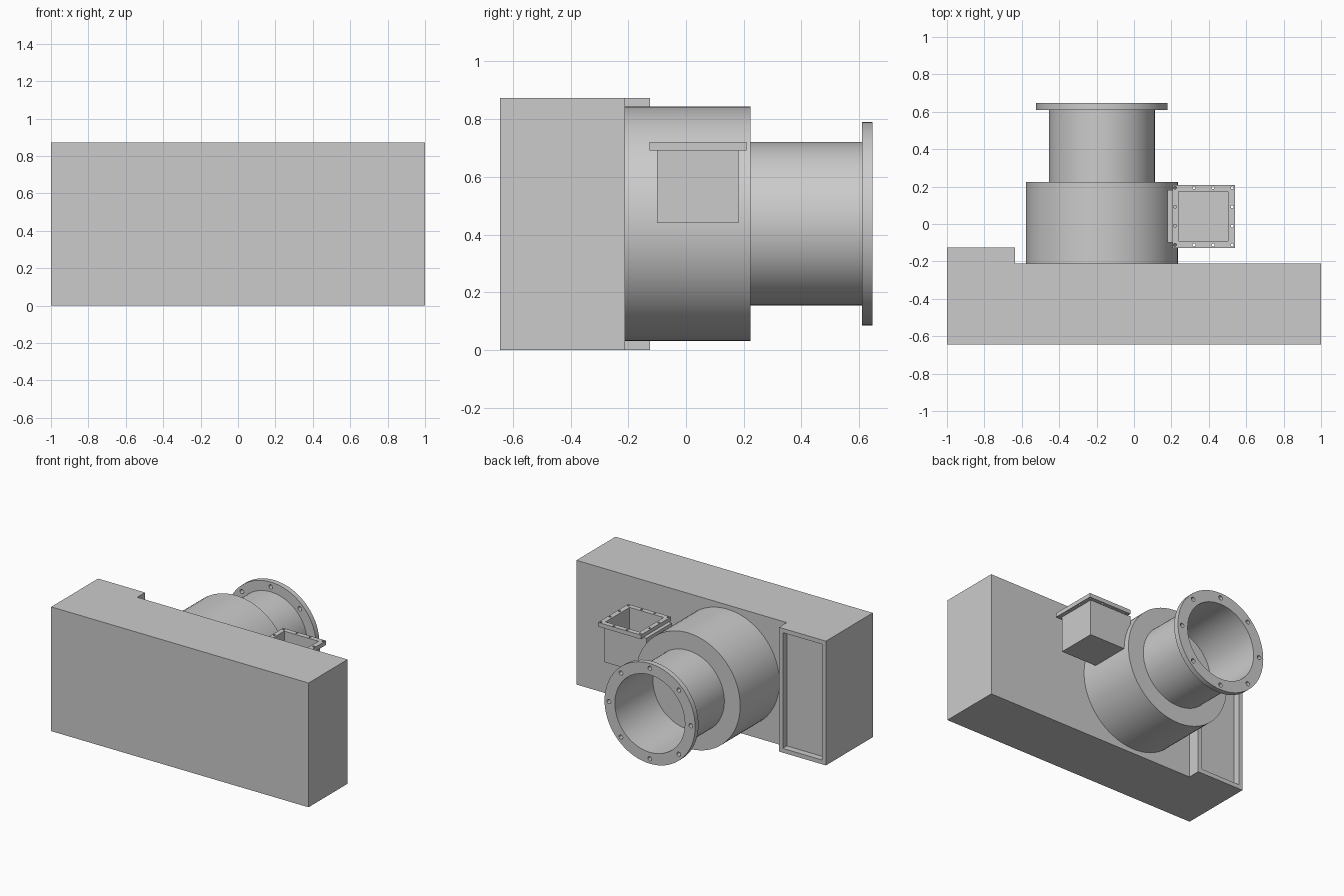
import bpy, bmesh, math
from mathutils import Matrix, Vector

cube = bpy.data.objects.get("Cube")
if cube:
    bpy.data.objects.remove(cube, do_unlink=True)

# Single material
grey = bpy.data.materials.new("light_grey")
grey.use_nodes = True
COLOUR = (0.6, 0.6, 0.6, 1)
grey.diffuse_color = COLOUR
grey.node_tree.nodes["Principled BSDF"].inputs["Base Color"].default_value = COLOUR

AXIS_X, AXIS_Z = -0.172, 0.4375     # axis of the round parts
SEGMENTS = 72


def finish(bm, name, smooth=False):
    bmesh.ops.recalc_face_normals(bm, faces=bm.faces[:])
    mesh = bpy.data.meshes.new(name)
    bm.to_mesh(mesh)
    bm.free()
    mesh.materials.append(grey)
    obj = bpy.data.objects.new(name, mesh)
    bpy.context.collection.objects.link(obj)
    if smooth:
        activate(obj)
        bpy.ops.object.shade_smooth_by_angle(angle=math.radians(30))
    return obj


def activate(obj):
    bpy.ops.object.select_all(action='DESELECT')
    obj.select_set(True)
    bpy.context.view_layer.objects.active = obj


def box(name, low, high):
    bm = bmesh.new()
    low, high = Vector(low), Vector(high)
    size = high - low
    matrix = Matrix.Translation((low + high) / 2) @ Matrix.Diagonal((*size, 1))
    bmesh.ops.create_cube(bm, size=1, matrix=matrix)
    return finish(bm, name)


def lathe(name, profile):
    """Revolve closed (radius, y) outline about the horizontal axis."""
    bm = bmesh.new()
    rings = []
    for i in range(SEGMENTS):
        a = math.tau * i / SEGMENTS
        rings.append([bm.verts.new((AXIS_X + r * math.sin(a), y, AXIS_Z + r * math.cos(a)))
                      for r, y in profile])
    n = len(profile)
    for i in range(SEGMENTS):
        here, there = rings[i], rings[(i + 1) % SEGMENTS]
        for j in range(n):
            k = (j + 1) % n
            bm.faces.new((here[j], here[k], there[k], there[j]))
    return finish(bm, name, True)


def pegs(name, centres, radius, depth, rotation=Matrix()):
    bm = bmesh.new()
    for c in centres:
        bmesh.ops.create_cone(bm, cap_ends=True, segments=16, radius1=radius, radius2=radius,
                              depth=depth, matrix=Matrix.Translation(c) @ rotation)
    return finish(bm, name)


def cut(obj, cutter):
    mod = obj.modifiers.new("cut", 'BOOLEAN')
    mod.operation = 'DIFFERENCE'
    mod.solver = 'EXACT'
    mod.object = cutter
    activate(obj)
    bpy.ops.object.modifier_apply(modifier=mod.name)
    bpy.data.objects.remove(cutter, do_unlink=True)


# Cabinet: L-shaped plan extruded upward, with a shallow panel recess at the back
plan = [(-1, -0.645), (1, -0.645), (1, -0.212), (-0.635, -0.212), (-0.635, -0.125), (-1, -0.125)]
bm = bmesh.new()
base = bm.faces.new([bm.verts.new((x, y, 0)) for x, y in plan])
top = bmesh.ops.extrude_face_region(bm, geom=[base])["geom"]
bmesh.ops.translate(bm, vec=(0, 0, 0.873), verts=[v for v in top if isinstance(v, bmesh.types.BMVert)])
cabinet = finish(bm, "cabinet")
cut(cabinet, box("recess_cutter", (-0.97, -0.17, 0.03), (-0.665, 0, 0.843)))

# Drum against the cabinet
bm = bmesh.new()
bmesh.ops.create_cone(bm, cap_ends=True, segments=SEGMENTS, radius1=0.406, radius2=0.406, depth=0.437,
                      matrix=Matrix.Translation((AXIS_X, 0.0055, AXIS_Z)) @ Matrix.Rotation(math.pi / 2, 4, 'X'))
finish(bm, "drum", True)

# Open pipe and its bolted ring flange
lathe("pipe", [(0.283, 0.22), (0.283, 0.62), (0.272, 0.62), (0.272, 0.22)])
ring = lathe("pipe_flange", [(0.352, 0.61), (0.352, 0.647), (0.272, 0.647), (0.272, 0.61)])
bolts = [(AXIS_X + 0.318 * math.sin(k * math.pi / 4), 0.63, AXIS_Z + 0.318 * math.cos(k * math.pi / 4))
         for k in range(8)]
cut(ring, pegs("ring_hole_cutter", bolts, 0.015, 0.2, Matrix.Rotation(math.pi / 2, 4, 'X')))

# Square duct on the side, open at the top
duct = box("duct", (0.18, -0.1, 0.44), (0.51, 0.182, 0.695))
cut(duct, box("duct_cutter", (0.238, -0.092, 0.448), (0.503, 0.174, 0.9)))

# Bolted square flange
flange = box("duct_flange", (0.205, -0.127, 0.692), (0.539, 0.209, 0.721))
cut(flange, box("opening_cutter", (0.238, -0.092, 0.5), (0.503, 0.174, 0.9)))
grid = [(0.372 + (i - 1.5) * 0.102, 0.041 + (j - 1.5) * 0.102, 0.706)
        for i in range(4) for j in range(4) if i in (0, 3) or j in (0, 3)]
cut(flange, pegs("flange_hole_cutter", grid, 0.008, 0.1))
